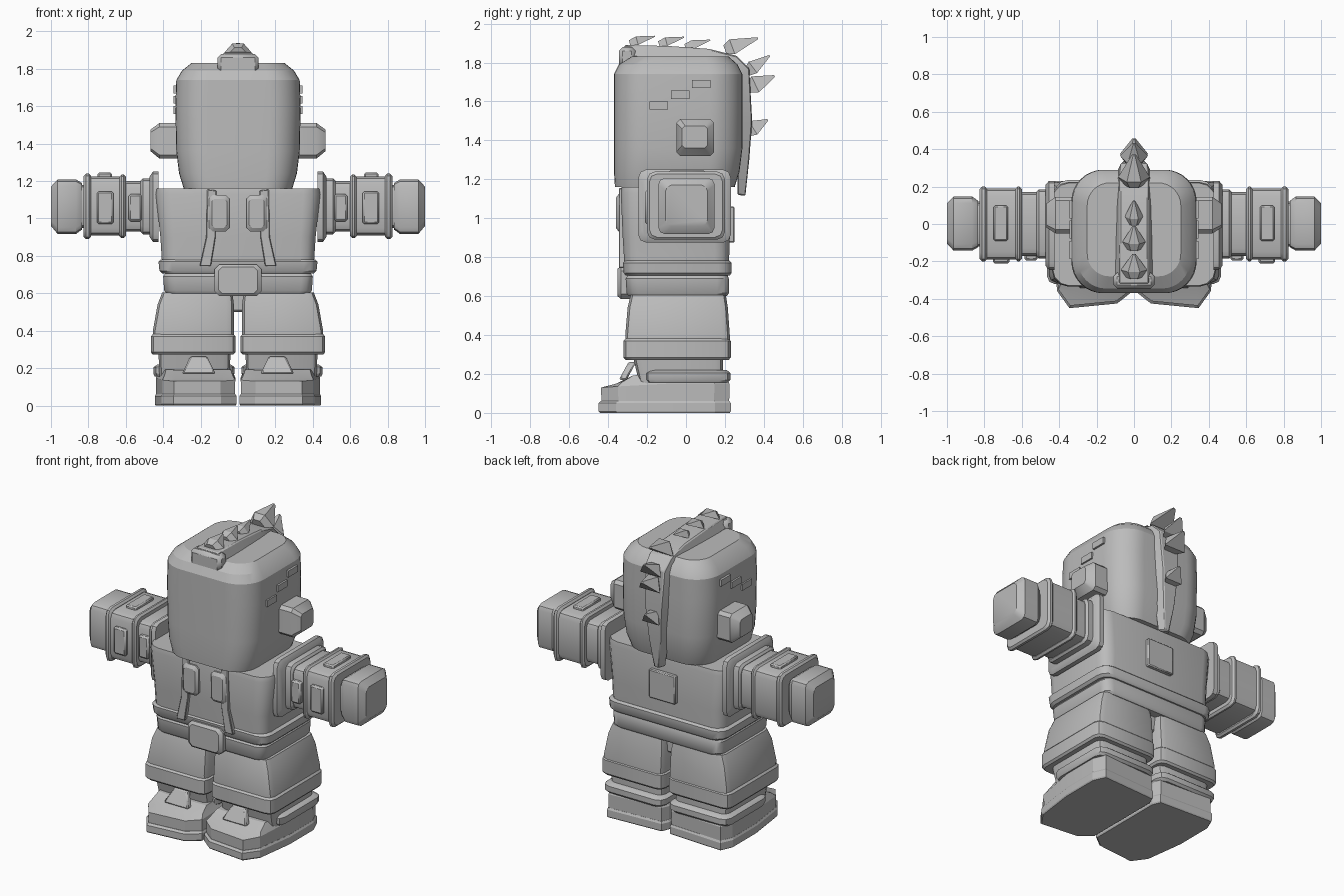
import bpy, bmesh, math
from mathutils import Vector

grey = bpy.data.materials.new("plain grey")
grey.diffuse_color = (0.5, 0.5, 0.5, 1)


def finish(bm, name, bevel=0.0, segs=1, mirror=False, angle=35):
    bmesh.ops.recalc_face_normals(bm, faces=bm.faces)
    me = bpy.data.meshes.new(name)
    bm.to_mesh(me)
    bm.free()
    ob = bpy.data.objects.new(name, me)
    bpy.context.collection.objects.link(ob)
    me.materials.append(grey)
    if bevel:
        m = ob.modifiers.new("bevel", 'BEVEL')
        m.width, m.segments = bevel, segs
        m.limit_method, m.angle_limit = 'ANGLE', math.radians(30)
    if mirror:
        m = ob.modifiers.new("mirror", 'MIRROR')
        m.use_mirror_merge = False
    bpy.context.view_layer.objects.active = ob
    ob.select_set(True)
    bpy.ops.object.shade_smooth_by_angle(angle=math.radians(angle))
    ob.select_set(False)
    return ob


def loops(bm, rings):
    vs = [[bm.verts.new(p) for p in r] for r in rings]
    n = len(vs[0])
    for a, b in zip(vs, vs[1:]):
        for i in range(n):
            bm.faces.new((a[i], a[(i + 1) % n], b[(i + 1) % n], b[i]))
    bm.faces.new(vs[0][::-1])
    bm.faces.new(vs[-1])


def rounded(u0, u1, v0, v1, r, segs):
    pts = []
    for k, (cu, cv) in enumerate([(u1 - r, v1 - r), (u0 + r, v1 - r),
                                  (u0 + r, v0 + r), (u1 - r, v0 + r)]):
        for i in range(segs + 1):
            a = math.pi / 2 * (k + i / segs)
            pts.append((cu + r * math.cos(a), cv + r * math.sin(a)))
    return pts


def loft(name, sections, axis='z', segs=1, **kw):
    """sections: (position, u0, u1, v0, v1, corner radius)"""
    bm = bmesh.new()
    rings = []
    for s, u0, u1, v0, v1, r in sections:
        ring = rounded(u0, u1, v0, v1, r, segs)
        rings.append([{'z': (u, v, s), 'x': (s, u, v), 'y': (u, s, v)}[axis]
                      for u, v in ring])
    loops(bm, rings)
    return finish(bm, name, **kw)


def box(name, x0, x1, y0, y1, z0, z1, bevel=0.012, **kw):
    bm = bmesh.new()
    loops(bm, [[(x0, y0, z), (x1, y0, z), (x1, y1, z), (x0, y1, z)]
               for z in (z0, z1)])
    return finish(bm, name, bevel, **kw)


def spike(name, base, tip, half_w, half_h):
    """four-sided horn, flared a little behind its base"""
    base, tip = Vector(base), Vector(tip)
    d = (tip - base).normalized()
    side = Vector((1, 0, 0))
    up = side.cross(d)
    bm = bmesh.new()
    rings = []
    for t, k in ((-0.02, 0.6), (0.02, 1), ((tip - base).length, 0.12)):
        c = base + d * t
        rings.append([c + side * half_w * k * a + up * half_h * k * b
                      for a, b in ((1, -0.8), (0.45, 1), (-0.45, 1), (-1, -0.8))])
    loops(bm, rings)
    return finish(bm, name, angle=10)


# head
loft("head", [(1.16, -.29, .29, -.365, .25, .15), (1.24, -.315, .315, -.37, .275, .16),
              (1.36, -.33, .33, -.37, .29, .17), (1.60, -.335, .335, -.37, .29, .17),
              (1.74, -.33, .33, -.37, .29, .17), (1.79, -.30, .30, -.345, .265, .15),
              (1.83, -.25, .25, -.28, .22, .12)], segs=8, angle=25)
loft("ear", [(.28, -.05, .145, 1.32, 1.51, .02), (.42, -.05, .145, 1.32, 1.51, .02),
             (.468, -.02, .11, 1.36, 1.475, .015)], axis='x', mirror=True)
for y, z in ((-.14, 1.58), (-.03, 1.635), (.078, 1.69)):
    box("temple_stud", .30, .345, y - .048, y + .048, z - .021, z + .021, 0, mirror=True)

# crest: strip over the head and down its back
path = [(-.335, 1.83, -.315, 1.89, .085), (-.10, 1.82, -.09, 1.885, .085),
        (.10, 1.80, .12, 1.87, .085), (.22, 1.77, .26, 1.835, .085),
        (.27, 1.70, .325, 1.77, .08), (.275, 1.50, .34, 1.50, .065),
        (.265, 1.30, .325, 1.30, .05), (.265, 1.12, .305, 1.115, .025)]
bm = bmesh.new()
loops(bm, [[(-w - .015, yi, zi), (w + .015, yi, zi), (w - .01, yo, zo), (-w + .01, yo, zo)]
           for yi, zi, yo, zo, w in path])
finish(bm, "crest_strip", .006, angle=20)
box("crest_front", -.11, .11, -.345, -.26, 1.77, 1.88, .02)
for y, z, w in ((-.27, 1.905, .07), (-.12, 1.90, .062), (.015, 1.885, .05)):
    spike("small_crest_spike", (0, y, z), (0, y + .11, z + .03), w, .025)
for b, t, w, h in (((.22, 1.87), (.37, 1.925), .085, .045), ((.33, 1.76), (.43, 1.835), .075, .04),
                   ((.34, 1.675), (.455, 1.73), .075, .05), ((.33, 1.45), (.42, 1.505), .06, .045)):
    spike("large_crest_spike", (0, *b), (0, *t), w, h)

# torso, jacket hem and hips
loft("torso", [(.74, -.405, .405, -.315, .22, .07), (.90, -.415, .415, -.325, .225, .08),
               (1.13, -.44, .44, -.335, .225, .09), (1.16, -.435, .435, -.33, .22, .09)],
     segs=3)
loft("jacket_hem", [(.705, -.405, .405, -.31, .225, .07), (.72, -.42, .42, -.32, .235, .07),
                    (.77, -.425, .425, -.325, .235, .07), (.782, -.41, .41, -.315, .222, .07)],
     segs=3)
loft("hips", [(.60, -.385, .385, -.295, .21, .06), (.615, -.395, .395, -.305, .22, .06),
              (.69, -.40, .40, -.31, .22, .06), (.72, -.38, .38, -.29, .21, .06)], segs=3)
bm = bmesh.new()
loops(bm, [[(x, y, z) for x, z in ((.115, 1.15), (.165, 1.155), (.17, .90), (.205, .745), (.145, .745),
                                   (.12, .90))] for y in (-.345, -.30)])
finish(bm, "lapel", .004, mirror=True)
loft("chest_block", [(-.30, .045, .155, .93, 1.125, .02), (-.345, .045, .155, .93, 1.125, .02),
                     (-.36, .06, .14, .95, 1.105, .015)], axis='y', mirror=True)
loft("belt_buckle", [(-.28, -.125, .125, .585, .755, .025), (-.335, -.125, .125, .585, .755, .025),
                     (-.352, -.105, .105, .60, .74, .02)], axis='y')
box("back_plate", -.095, .095, .20, .25, .875, 1.06, .006)

# legs
box("crotch", -.05, .05, -.20, .16, .50, .63)
loft("thigh", [(.36, .022, .455, -.31, .225, .04), (.40, .022, .455, -.312, .225, .04),
               (.54, .022, .43, -.30, .215, .04), (.605, .03, .405, -.285, .205, .04)],
     segs=2, mirror=True)
loft("trouser_cuff", [(.272, .025, .455, -.31, .22, .04), (.285, .014, .466, -.322, .23, .045),
                      (.37, .014, .466, -.322, .23, .045), (.382, .025, .455, -.31, .22, .04)],
     segs=2, mirror=True)
loft("shin", [(.15, .045, .42, -.24, .19, .04), (.28, .04, .425, -.27, .19, .04)],
     segs=2, mirror=True)

# shoes: one toed-out footprint, scaled for each level
foot = [(.03, .21), (.41, .23), (.445, .15), (.445, -.10), (.41, -.36), (.345, -.45),
        (.09, -.425), (.008, -.36), (.008, .16)]


def shoe_part(name, levels, **kw):
    bm = bmesh.new()
    loops(bm, [[(.228 + (x - .228) * k, max(y * k, front), z + slope * min(1, max(0, (y + .42) / .2)))
                for x, y in foot] for z, k, front, slope in levels])
    finish(bm, name, mirror=True, angle=20, **kw)


shoe_part("sole", [(0, .98, -1, 0), (.008, 1, -1, 0), (.05, 1, -1, 0), (.062, .97, -1, 0)])
shoe_part("shoe_upper", [(.05, .965, -1, 0), (.13, .97, -1, .02), (.15, .91, -.36, .03),
                         (.19, .86, -.27, .01)])
loft("shoe_collar", [(.155, .03, .445, -.20, .215, .05), (.17, .018, .452, -.21, .228, .05),
                     (.205, .018, .452, -.21, .228, .05), (.22, .04, .43, -.19, .21, .05)],
     segs=2, mirror=True)
bm = bmesh.new()
loops(bm, [[(.12, y0, .17), (.30, y0, .17), (.255, y0 + .05, .262), (.165, y0 + .05, .262)]
           for y0 in (-.345, -.305)])
finish(bm, "shoe_tongue", .008, mirror=True)

# arms: stacked rings along x
loft("shoulder_flange", [(.425, -.245, .23, .875, 1.25, .04), (.455, -.245, .23, .875, 1.25, .04),
                         (.472, -.225, .21, .90, 1.225, .04)], axis='x', segs=2, mirror=True)


def ring(name, x0, x1, y, z0, z1, r=.04, e=.012):
    loft(name, [(x0, -y + e, y - e, z0 + e, z1 - e, r), (x0 + e, -y, y, z0, z1, r),
                (x1 - e, -y, y, z0, z1, r), (x1, -y + e, y - e, z0 + e, z1 - e, r)],
         axis='x', segs=2, mirror=True)


ring("upper_sleeve", .44, .62, .17, .93, 1.20)
ring("sleeve_fold", .45, .52, .185, .915, 1.215)
ring("elbow_ring", .60, .635, .20, .895, 1.235)
ring("forearm", .62, .80, .19, .91, 1.225)
ring("wrist_ring", .785, .825, .20, .89, 1.24)
ring("wrist", .81, .85, .12, .95, 1.18)
loft("fist", [(.835, -.125, .125, .94, 1.19, .03), (.865, -.142, .147, .918, 1.208, .035),
              (.965, -.142, .147, .918, 1.208, .035), (1.0, -.105, .11, .96, 1.17, .03)],
     axis='x', segs=2, mirror=True)
box("forearm_front_plate", .665, .755, -.21, -.15, .97, 1.145, .01, mirror=True)
box("forearm_top_plate", .675, .75, -.09, .10, 1.18, 1.245, .008, mirror=True)
box("sleeve_front_plate", .515, .585, -.195, -.13, .985, 1.13, .01, mirror=True)
